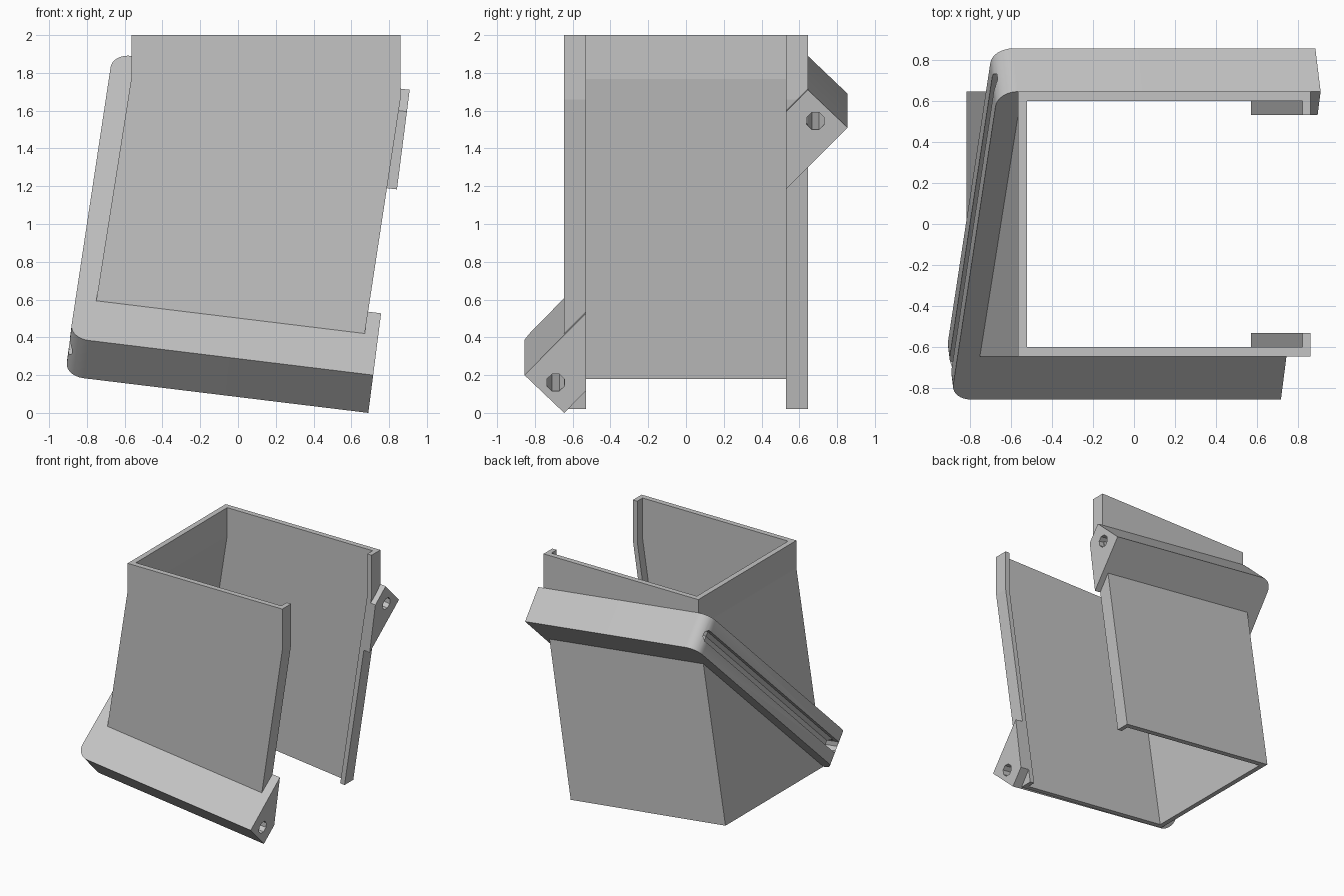
import bpy, bmesh
from math import sin, cos, pi, radians

cube = bpy.data.objects.get("Cube")
if cube:
    bpy.data.objects.remove(cube, do_unlink=True)

grey = bpy.data.materials.new("light_grey")
grey.use_nodes = True
GREY = (0.55, 0.55, 0.55, 1)
grey.diffuse_color = GREY
grey.node_tree.nodes["Principled BSDF"].inputs["Base Color"].default_value = GREY


def loft(name, rings):
    """Closed solid through matching rings of points."""
    bm = bmesh.new()
    rows = [[bm.verts.new(p) for p in ring] for ring in rings]
    n = len(rows[0])
    for a, b in zip(rows, rows[1:]):
        for i in range(n):
            j = (i + 1) % n
            bm.faces.new((a[i], a[j], b[j], b[i]))
    bm.faces.new(rows[0][::-1])
    bm.faces.new(rows[-1])
    bmesh.ops.recalc_face_normals(bm, faces=bm.faces)
    mesh = bpy.data.meshes.new(name)
    bm.to_mesh(mesh)
    bm.free()
    mesh.materials.append(grey)
    ob = bpy.data.objects.new(name, mesh)
    bpy.context.collection.objects.link(ob)
    return ob


def cut(ob, cutter):
    cutter.hide_render = True
    mod = ob.modifiers.new("cut", 'BOOLEAN')
    mod.operation, mod.solver, mod.object = 'DIFFERENCE', 'EXACT', cutter
    bpy.context.view_layer.objects.active = ob
    bpy.ops.object.modifier_apply(modifier=mod.name)
    bpy.data.objects.remove(cutter, do_unlink=True)


def mirror_y(half):
    return half + [(x, -y) for x, y in reversed(half)]


def bent(plan, top, t):
    """Plan swept straight down to a mitred bend, then along the lean."""
    def kink(x): return 1.77 - 0.077 * (x + 0.565)
    def foot(x): return 0.185 - 0.116 * (x + 0.565)
    return [[(x, y, top) for x, y in plan],
            [(x, y, kink(x)) for x, y in plan],
            [(x - 0.25 * t, y, kink(x) + t * (foot(x) - kink(x))) for x, y in plan]]


# Three-sided bent channel with inward lips
channel_plan = mirror_y([(-0.52, 0.6), (0.82, 0.6), (0.82, 0.53), (0.86, 0.53),
                         (0.86, 0.645), (-0.565, 0.645)][::-1])
channel = loft("bent_channel", bent(channel_plan, 2, 1))

# Diagonal bracket band: s runs along it, w across it, x sideways
FRONT, BACK, RIGHT = -0.855, 0.645, 0.69


def place(x, s, w):
    z = 0.2 + (s - FRONT) * 1.007 - 0.2 * w - 0.12 * (x - RIGHT)
    return (x + 0.128 * z, s + 0.21 * w, z)


def left_side(s):
    return -0.942 + 0.035 * (s - FRONT) / (BACK - FRONT)


outline = [(RIGHT, FRONT), (RIGHT, BACK)]
for end, sign in ((BACK, -1), (FRONT, 1)):
    arc = []
    for i in range(9):
        a = i / 8 * pi / 2
        s = end + sign * 0.07 * (1 - cos(a))
        arc.append((left_side(s) + 0.1 * (1 - sin(a)), s))
    outline += arc if end == BACK else arc[::-1]
bracket = loft("diagonal_bracket", [[place(x, s, w) for x, s in outline] for w in (0, 1)])

# Clear the inside of the channel
inner_plan = mirror_y([(1.3, 0.53), (0.84, 0.53), (0.84, 0.62), (-0.54, 0.62)])
cut(bracket, loft("channel_cutter", bent(inner_plan, 2.3, 1.25)))

# Cord holes along both bracket arms
ANGLES = [(i + 0.5) * pi / 4 for i in range(8)]
HOLE_S = (-0.795, 0.58)
for s in HOLE_S:
    rings = []
    for x in (-1.1, 0.85):
        cx, cy, cz = place(x, s, 0.5)
        rings.append([(cx, cy + 0.05 * cos(a), cz + 0.05 * sin(a)) for a in ANGLES])
    cut(bracket, loft("hole_cutter", rings))

# Cord groove down the closed side
rings = [[place(left_side(s) + 0.015 + 0.05 * cos(a), s, 0.5 + 0.17 * sin(a))
          for a in ANGLES] for s in HOLE_S]
cut(bracket, loft("groove_cutter", rings))

bpy.ops.object.select_all(action='DESELECT')
bracket.select_set(True)
bpy.context.view_layer.objects.active = bracket
bpy.ops.object.shade_smooth_by_angle(angle=radians(25))
